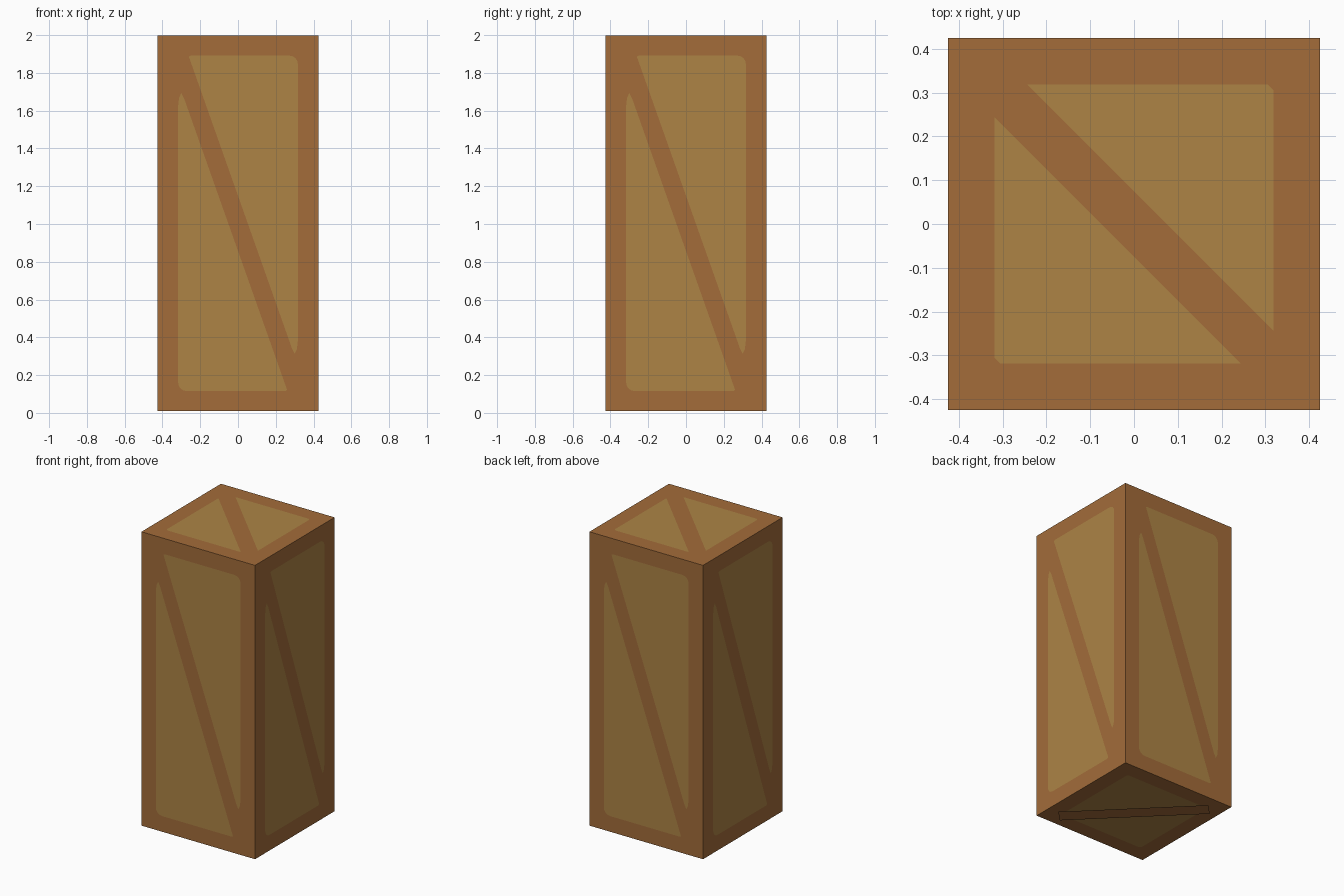
import bpy, bmesh, math
from mathutils import Matrix, Vector

if "Cube" in bpy.data.objects:
    bpy.data.objects.remove(bpy.data.objects["Cube"])

W, Z0, Z1 = 0.425, 0.01, 1.997          # half width, body bottom, body top
MID, HALF = (Z0 + Z1) / 2, (Z1 - Z0) / 2


def material(name, rgb):
    m = bpy.data.materials.new(name)
    m.diffuse_color = (*rgb, 1)
    m.use_nodes = True
    m.node_tree.nodes["Principled BSDF"].inputs["Base Color"].default_value = m.diffuse_color
    return m


frame = material("frame wood", (0.366, 0.150, 0.042))
panel = material("panel wood", (0.418, 0.231, 0.060))


def make_object(name, bm, mats):
    me = bpy.data.meshes.new(name)
    bm.to_mesh(me)
    bm.free()
    for m in mats:
        me.materials.append(m)
    ob = bpy.data.objects.new(name, me)
    bpy.context.collection.objects.link(ob)
    return ob


def add_side(bm, outer, holes, matrix):
    """Flat side: frame around the panel outlines, panels filled in flush."""
    edges, loops = [], []
    for pts in [outer] + holes:
        vs = [bm.verts.new(matrix @ Vector((u, v, 0))) for u, v in pts]
        edges += [bm.edges.new((vs[i], vs[(i + 1) % len(vs)])) for i in range(len(vs))]
        loops.append(vs)
    normal = matrix.to_3x3() @ Vector((0, 0, 1))
    bmesh.ops.triangle_fill(bm, edges=edges, use_beauty=True, normal=normal)
    for vs in loops[1:]:
        bm.faces.new(vs).material_index = 1


def rect(a, b):
    return [(-a, -b), (a, -b), (a, b), (-a, b)]


# panel half above the diagonal brace; the other is the same turned half round
r, pu, pv = 0.045, 0.317, 0.888
corner = [(pu - r + r * math.cos(t), pv - r + r * math.sin(t))
          for t in (i * math.pi / 8 for i in range(5))]
upper = [(-0.26, pv - 0.006), (0.285, -0.66), (0.300, -0.69),
         (0.312, -0.665), (pu, -0.62)] + corner + [(-0.25, pv)]
lower = [(-u, -v) for u, v in upper]

# crate body: four alike sides plus top and bottom
bm = bmesh.new()
for k in range(4):
    m = (Matrix.Rotation(k * math.pi / 2, 4, 'Z') @ Matrix.Translation((0, -W, MID))
         @ Matrix.Rotation(math.pi / 2, 4, 'X'))
    add_side(bm, rect(W, HALF), [upper, lower], m)
c = 0.318
d = c - 0.012
end_panel = [(d, -c), (c, -d), (c, d), (d, c), (-d, c), (-c, d), (-c, -d), (-d, -c)]
add_side(bm, rect(W, W), [end_panel], Matrix.Translation((0, 0, Z1)))
add_side(bm, rect(W, W), [end_panel],
         Matrix.Translation((0, 0, Z0)) @ Matrix.Rotation(math.pi, 4, 'X'))
bmesh.ops.remove_doubles(bm, verts=bm.verts, dist=1e-5)
bmesh.ops.recalc_face_normals(bm, faces=bm.faces)
make_object("crate_body", bm, [frame, panel])

# diagonal braces: flat strips just off the top and bottom
for name, z, flip in (("top_brace", 2.0, False), ("bottom_brace", 0.0, True)):
    bm = bmesh.new()
    rot = Matrix.Rotation(-math.pi / 4, 3, 'Z')
    vs = [bm.verts.new(rot @ Vector((u, v, 0)) + Vector((0, 0, z)))
          for u, v in rect(0.463, 0.053)]
    bm.faces.new(vs[::-1] if flip else vs)
    make_object(name, bm, [frame])
